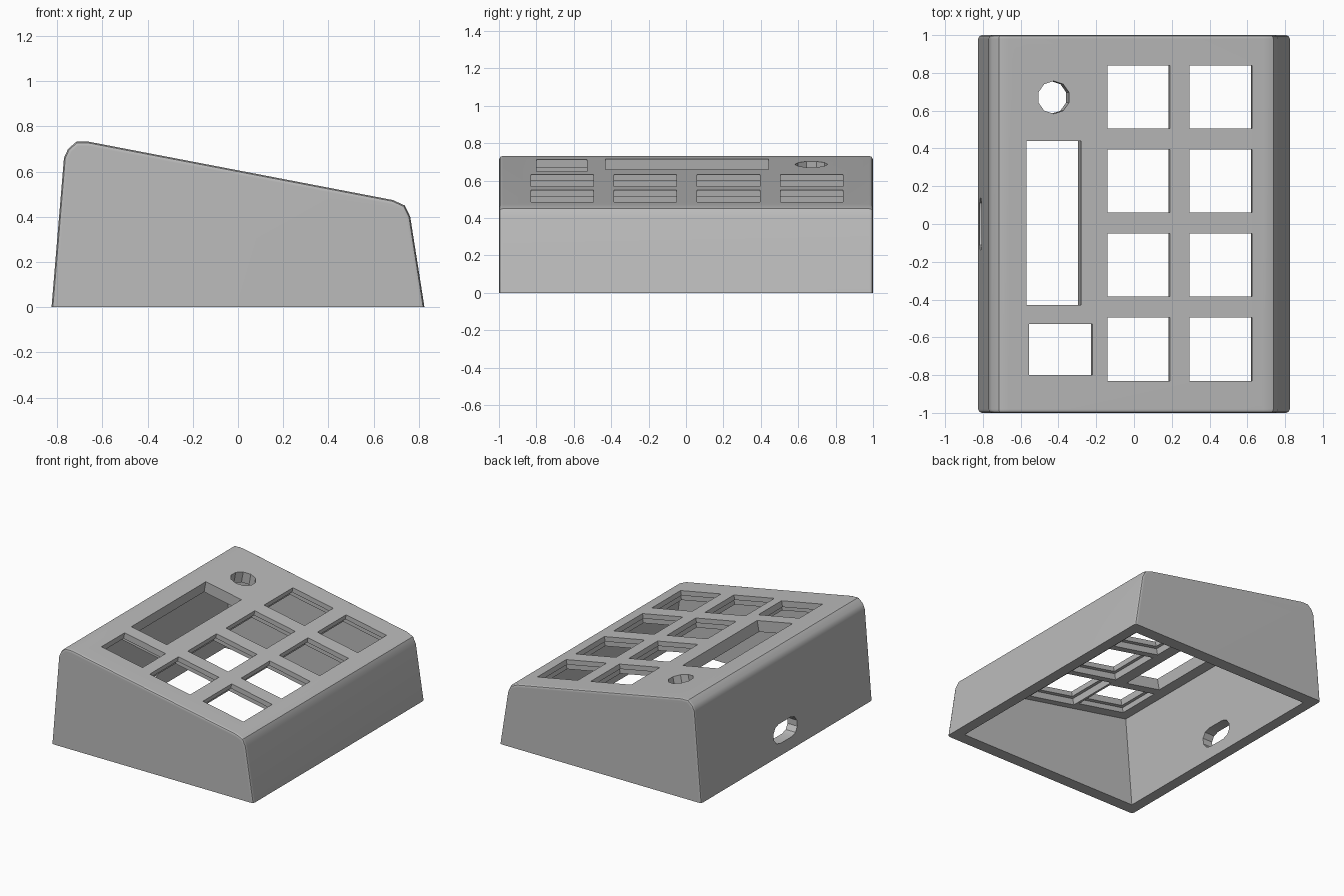
import bpy, bmesh, math
from mathutils import Matrix, Vector

cube = bpy.data.objects.get("Cube")
if cube:
    bpy.data.objects.remove(cube, do_unlink=True)

WALL = 0.08
TILT = math.atan(0.192)
# Frame of the sloping top panel: local z is its normal
PANEL = Matrix.Translation((0, 0, 0.605)) @ Matrix.Rotation(TILT, 4, 'Y')
# Frame for side profiles: local x, y, z become world x, z, -y
PROFILE = Matrix.Rotation(math.pi / 2, 4, 'X')


def add_prism(bm, points, low, high, frame):
    """Extrude a flat outline between two local heights."""
    bottom = [bm.verts.new(frame @ Vector((x, y, low))) for x, y in points]
    top = [bm.verts.new(frame @ Vector((x, y, high))) for x, y in points]
    bm.faces.new(bottom[::-1])
    bm.faces.new(top)
    n = len(points)
    for i in range(n):
        j = (i + 1) % n
        bm.faces.new((bottom[i], bottom[j], top[j], top[i]))


def make_object(name, bm):
    bmesh.ops.recalc_face_normals(bm, faces=bm.faces[:])
    mesh = bpy.data.meshes.new(name)
    bm.to_mesh(mesh)
    bm.free()
    obj = bpy.data.objects.new(name, mesh)
    bpy.context.collection.objects.link(obj)
    return obj


def rectangle(x0, x1, y0, y1, grow=0):
    c = math.cos(TILT)
    x0, x1 = x0 / c - grow, x1 / c + grow
    y0, y1 = y0 - grow, y1 + grow
    return [(x0, y0), (x1, y0), (x1, y1), (x0, y1)]


def cut(target, name, bm):
    cutter = make_object(name, bm)
    cutter.hide_render = True
    mod = target.modifiers.new(name, 'BOOLEAN')
    mod.operation = 'DIFFERENCE'
    mod.solver = 'EXACT'
    mod.object = cutter
    bpy.ops.object.modifier_apply(modifier=mod.name)
    bpy.data.objects.remove(cutter, do_unlink=True)


# Outer shell: wedge profile with rounded shoulders and softened end edges
outline = [(-0.825, 0), (0.825, 0), (0.762, 0.40), (0.738, 0.45), (0.685, 0.474),
           (-0.66, 0.732), (-0.715, 0.732), (-0.752, 0.70), (-0.77, 0.66)]
bm = bmesh.new()
add_prism(bm, outline, -1, 1, PROFILE)
ends = [e for e in bm.edges
        if abs(e.verts[0].co.y - e.verts[1].co.y) < 0.01
        and max(v.co.z for v in e.verts) > 0.01]
bmesh.ops.bevel(bm, geom=ends, offset=0.02, segments=2, profile=0.5, affect='EDGES')
case = make_object("case_shell", bm)
bpy.context.view_layer.objects.active = case
case.select_set(True)

# Hollow interior, open underneath
bm = bmesh.new()
cavity = [(-0.753, -0.1), (0.76, -0.1), (0.686, 0.391), (-0.69, 0.655)]
add_prism(bm, cavity, -1 + WALL + 0.01, 1 - WALL - 0.01, PROFILE)
cut(case, "cavity_cutter", bm)

# Panel openings: key grid, small display, long slot, round knob hole
keys = [(x, x + 0.33, y, y + 0.335)
        for x in (-0.14, 0.295)
        for y in (-0.83, -0.385, 0.06, 0.505)]
display = (-0.555, -0.22, -0.80, -0.53)
long_slot = (-0.57, -0.28, -0.43, 0.44)
knob = [(-0.425 / math.cos(TILT) + 0.087 * math.sin(i * math.tau / 10),
         0.67 + 0.087 * math.cos(i * math.tau / 10)) for i in range(10)]
bm = bmesh.new()
for opening in keys + [display, long_slot]:
    add_prism(bm, rectangle(*opening), -0.13, 0.1, PANEL)
add_prism(bm, knob[::-1], -0.13, 0.1, PANEL)
cut(case, "opening_cutter", bm)

# Wider recesses behind the keys and display leave a thin lip on top
bm = bmesh.new()
for key in keys:
    add_prism(bm, rectangle(*key, grow=0.03), -0.12, -0.035, PANEL)
add_prism(bm, rectangle(*display, grow=0.03), -0.12, -0.045, PANEL)
cut(case, "recess_cutter", bm)

# Cable port through the tall side wall
port = []
for side in (1, -1):
    for i in range(6):
        a = -math.pi / 2 + i * math.pi / 5
        port.append((side * (0.07 + 0.07 * math.cos(a)), 0.155 + side * 0.07 * math.sin(a)))
SIDE = Matrix(((0, 0, 1, 0), (1, 0, 0, 0), (0, 1, 0, 0), (0, 0, 0, 1)))
bm = bmesh.new()
add_prism(bm, port, -1, -0.6, SIDE)
cut(case, "port_cutter", bm)

# Smooth shoulders with crisp edges
bpy.ops.object.shade_smooth_by_angle(angle=math.radians(35))
weighted = case.modifiers.new("even_shading", 'WEIGHTED_NORMAL')
weighted.keep_sharp = True

# Single plain grey plastic
grey = bpy.data.materials.new("grey_plastic")
grey.use_nodes = True
colour = (0.5, 0.5, 0.5, 1)
grey.diffuse_color = colour
grey.node_tree.nodes["Principled BSDF"].inputs["Base Color"].default_value = colour
case.data.materials.clear()
case.data.materials.append(grey)
for face in case.data.polygons:
    face.material_index = 0
